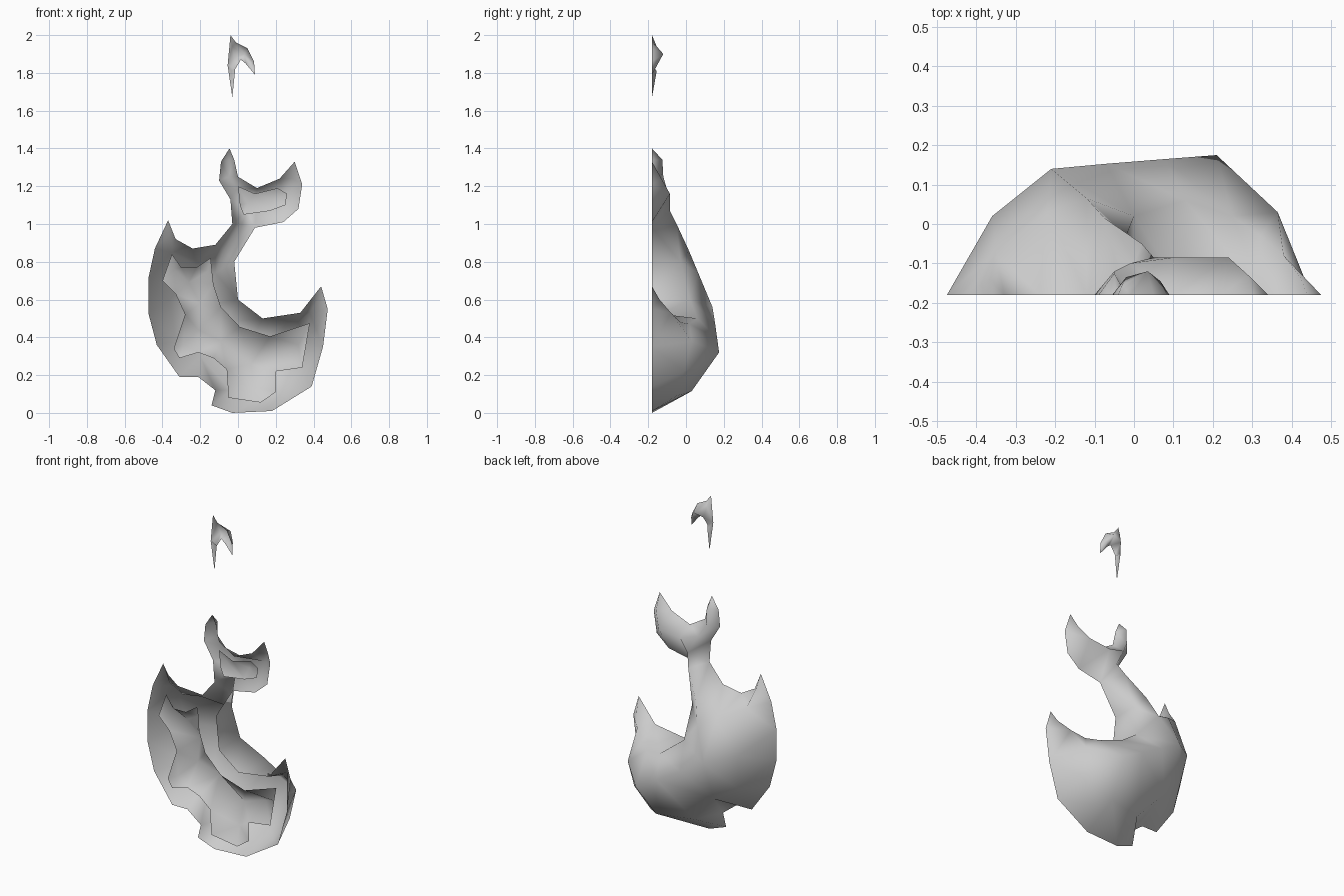
import bpy
import bmesh
from math import radians
from mathutils import Vector
from mathutils.geometry import delaunay_2d_cdt

FRONT = -.18      # every open rim lies on this plane
TIP_DEPTH = .015  # hollowing of rim-only facets in the tips

cube = bpy.data.objects.get("Cube")
if cube:
    bpy.data.objects.remove(cube, do_unlink=True)


def make_material(name, colour):
    material = bpy.data.materials.new(name)
    material.use_nodes = True
    material.diffuse_color = colour
    shader = next(node for node in material.node_tree.nodes
                  if node.type == "BSDF_PRINCIPLED")
    shader.inputs["Base Color"].default_value = colour
    shader.inputs["Roughness"].default_value = .8
    return material


def depth_of(point):
    """Depth of a rim point: the front plane unless a third value is given."""
    return point[2] if len(point) > 2 else FRONT


def add_rim_walls(bm, outline, rim_vertices):
    """Join the deep parts of the rim straight forward to the front plane."""
    front_vertices = []
    for point, vertex in zip(outline, rim_vertices):
        if depth_of(point) > FRONT:
            front_vertices.append(bm.verts.new((point[0], FRONT, point[1])))
        else:
            front_vertices.append(vertex)
    for i in range(len(outline)):
        loop = [rim_vertices[i - 1], rim_vertices[i],
                front_vertices[i], front_vertices[i - 1]]
        corners = list(dict.fromkeys(loop))
        if len(corners) > 2:
            bm.faces.new(corners)


def make_shell(name, outline, back_points, material):
    """Open shell: a flat outline in front, bulging to the back points."""
    points = list(outline) + list(back_points)
    flat = [Vector((point[0], point[1])) for point in points]
    rim_loop = list(range(len(outline)))
    coords, _, triangles, sources, _, _ = delaunay_2d_cdt(
        flat, [], [rim_loop], 1, .0001)

    bm = bmesh.new()
    vertices = []
    vertex_of = {}
    for co, source in zip(coords, sources):
        depth = depth_of(points[source[0]]) if source else FRONT
        vertex = bm.verts.new((co.x, depth, co.y))
        vertices.append(vertex)
        for index in source:
            vertex_of[index] = vertex
    for triangle in triangles:
        bm.faces.new([vertices[i] for i in triangle])

    # hollow out any facet that would close the open front
    lids = [face for face in bm.faces
            if all(vertex.co.y < FRONT + .001 for vertex in face.verts)]
    if lids:
        for vertex in bmesh.ops.poke(bm, faces=lids)["verts"]:
            vertex.co.y += TIP_DEPTH

    add_rim_walls(bm, outline, [vertex_of[i] for i in rim_loop])

    # outer side faces the back
    bmesh.ops.recalc_face_normals(bm, faces=bm.faces)
    bm.normal_update()
    if sum(face.normal.y * face.calc_area() for face in bm.faces) < 0:
        bmesh.ops.reverse_faces(bm, faces=bm.faces)

    mesh = bpy.data.meshes.new(name)
    bm.to_mesh(mesh)
    bm.free()
    mesh.materials.append(material)
    shell = bpy.data.objects.new(name, mesh)
    bpy.context.collection.objects.link(shell)
    bpy.ops.object.select_all(action="DESELECT")
    shell.select_set(True)
    bpy.context.view_layer.objects.active = shell
    bpy.ops.object.shade_smooth_by_angle(angle=radians(120))
    return shell


grey = make_material("pale grey", (.6, .6, .6, 1))

# Main flame: left tongue, neck with two prongs, right tongue, base
make_shell(
    "outer_flame",
    [
        (-.37, 1.02), (-.33, .92), (-.24, .87), (-.12, .89),
        (-.03, 1), (-.04, 1.13), (-.1, 1.23), (-.09, 1.33),
        (-.045, 1.4), (-.02, 1.34), (0, 1.25),
        (.1, 1.19), (.22, 1.24), (.3, 1.33),
        (.34, 1.21), (.32, 1.08), (.24, 1.01), (.09, .98),
        (-.02, .8, -.03), (0, .6, .02), (.13, .5, .06), (.33, .53),
        (.44, .67), (.475, .55), (.45, .35), (.39, .14),
        (.18, .01), (-.03, 0), (-.14, .04), (-.12, .12),
        (-.21, .19), (-.31, .19), (-.43, .36),
        (-.475, .53), (-.475, .71), (-.44, .87),
    ],
    [
        # ridge across the broad back
        (-.21, .56, .14), (-.07, .48, .153),
        (.08, .395, .165), (.21, .32, .175),
        # sides and underside
        (-.36, .6, .02), (-.33, .38, -.02), (-.2, .3, .02),
        (.365, .38, .03), (.35, .22, -.01), (.27, .09, -.05),
        (.18, .115, .03), (-.04, .12, -.02),
        # right tongue
        (.25, .47, .02), (.32, .48, -.03), (.38, .53, -.08),
        (.425, .6, -.14),
        # left tongue
        (-.22, .78, .03), (-.35, .85, -.07), (-.365, .94, -.14),
        # neck and prongs
        (-.12, .74, .065), (-.075, .86, .015), (.02, 1, -.05),
        (.05, 1.07, -.085), (-.01, 1.18, -.1), (-.05, 1.25, -.12),
        (-.05, 1.34, -.125), (.1, 1.145, -.085), (.24, 1.16, -.085),
        (.29, 1.24, -.13),
    ],
    grey)

# Smaller flame nested in the hollow of the main one
make_shell(
    "inner_flame",
    [
        (-.35, .84), (-.3, .77), (-.22, .77), (-.145, .82),
        (-.13, .68), (-.09, .56), (.01, .455), (.17, .405), (.38, .475),
        (.34, .24), (.2, .22), (.2, .11), (.12, .055), (-.05, .08),
        (-.06, .23), (-.13, .29), (-.21, .32), (-.31, .29),
        (-.34, .34), (-.28, .52), (-.33, .63), (-.4, .7),
    ],
    [
        (-.34, .76, -.145), (-.26, .69, -.11), (-.16, .75, -.145),
        (-.2, .58, -.07), (-.21, .44, -.08), (-.29, .36, -.15),
        (-.09, .38, -.04), (.07, .26, -.04), (.22, .31, -.05),
        (.32, .36, -.12), (.08, .14, -.1),
    ],
    grey)

# Small hollow lining of the right prong
make_shell(
    "inner_prong",
    [
        (0, 1.2), (.09, 1.16), (.21, 1.19), (.26, 1.16),
        (.25, 1.1), (.17, 1.07), (.03, 1.05), (.01, 1.1),
    ],
    [(.05, 1.11, -.15), (.18, 1.13, -.15)],
    grey)

# Loose spark floating above
make_shell(
    "floating_spark",
    [
        (-.04, 2), (-.01, 1.96), (.05, 1.93), (.085, 1.86), (.09, 1.79),
        (.04, 1.85), (.015, 1.87), (-.015, 1.82),
        (-.03, 1.67), (-.055, 1.84),
    ],
    [(-.03, 1.94, -.155), (-.033, 1.81, -.155), (-.02, 1.88, -.135),
     (.035, 1.9, -.12), (.067, 1.855, -.145)],
    grey)
